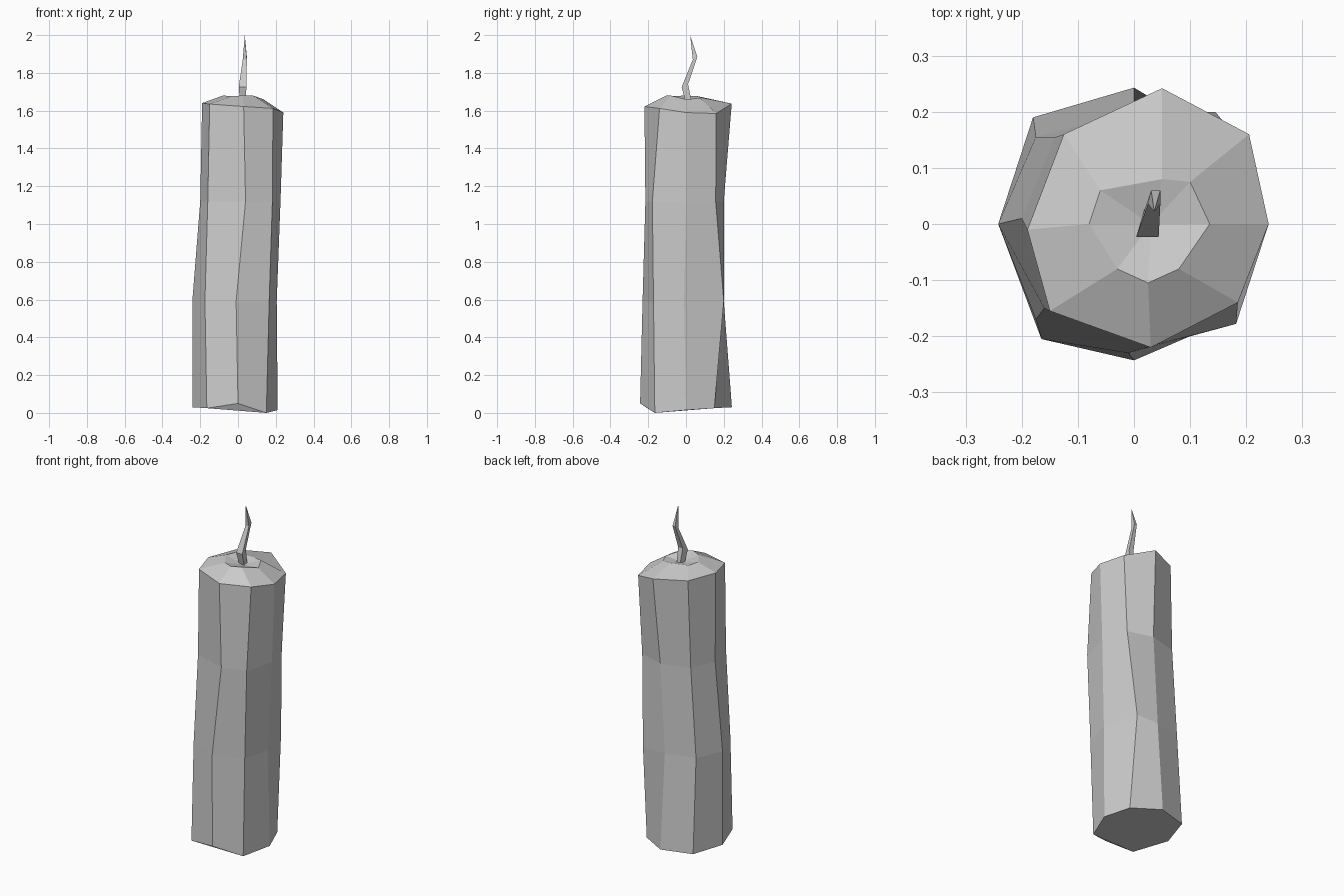
import bpy, bmesh

if "Cube" in bpy.data.objects:
    bpy.data.objects.remove(bpy.data.objects["Cube"])


def loft(name, rings, start=None, end=None):
    """Skin equal-sized rings; close ends with a fan to a point, or a flat cap."""
    bm = bmesh.new()
    loops = [[bm.verts.new(p) for p in ring] for ring in rings]
    n = len(loops[0])
    for a, b in zip(loops, loops[1:]):
        for i in range(n):
            j = (i + 1) % n
            bm.faces.new((a[i], a[j], b[j], b[i]))
    for loop, tip in ((loops[0], start), (loops[-1], end)):
        if tip is None:
            bm.faces.new(loop)
        else:
            t = bm.verts.new(tip)
            for i in range(n):
                bm.faces.new((loop[i], loop[(i + 1) % n], t))
    bmesh.ops.recalc_face_normals(bm, faces=bm.faces)
    mesh = bpy.data.meshes.new(name)
    bm.to_mesh(mesh)
    bm.free()
    obj = bpy.data.objects.new(name, mesh)
    bpy.context.collection.objects.link(obj)
    return obj


# Hand-cut eight-sided wax body: foot, two waist rings, shoulder, melted rim
foot = [(.21, 0, .015), (.155, .15, .025), (0, .243, .03), (-.18, .19, .03),
        (-.242, 0, .03), (-.165, -.205, .025), (0, -.243, .05), (.15, -.165, 0)]
low = [(x, y, .59) for x, y in
       [(.205, -.01), (.145, .2), (0, .2), (-.175, .155),
        (-.242, 0), (-.175, -.17), (-.01, -.23), (.165, -.172)]]
high = [(x, y, 1.12) for x, y in
        [(.225, 0), (.18, .157), (.03, .2), (-.14, .155),
         (-.2, .01), (-.16, -.15), (.04, -.215), (.182, -.178)]]
shoulder = [(.24, 0, 1.59), (.205, .16, 1.585), (.05, .242, 1.637), (-.125, .16, 1.64),
            (-.19, -.01, 1.64), (-.15, -.155, 1.635), (.03, -.22, 1.622), (.185, -.14, 1.612)]
rim = [(.135, 0, 1.66), (.1, .075, 1.667), (.05, .08, 1.67), (-.06, .06, 1.677),
       (-.08, 0, 1.68), (-.03, -.08, 1.677), (.025, -.105, 1.68), (.08, -.08, 1.68)]
loft("wax_body", [foot, low, high, shoulder, rim], end=(.03, 0, 1.652))

# Crooked tapering wick: centre x, y, z, half width x, half width y
path = [(.027, .016, 1.64, .015, .014), (.024, -.006, 1.735, .02, .017),
        (.036, .048, 1.88, .011, .012)]
loft("wick", [[(x - w, y - d, z - .01), (x + w, y - d, z - .01),
               (x + w, y + d, z + .005), (x - w * .5, y + d, z + .005)]
              for x, y, z, w, d in path], end=(.036, .022, 2.0))
